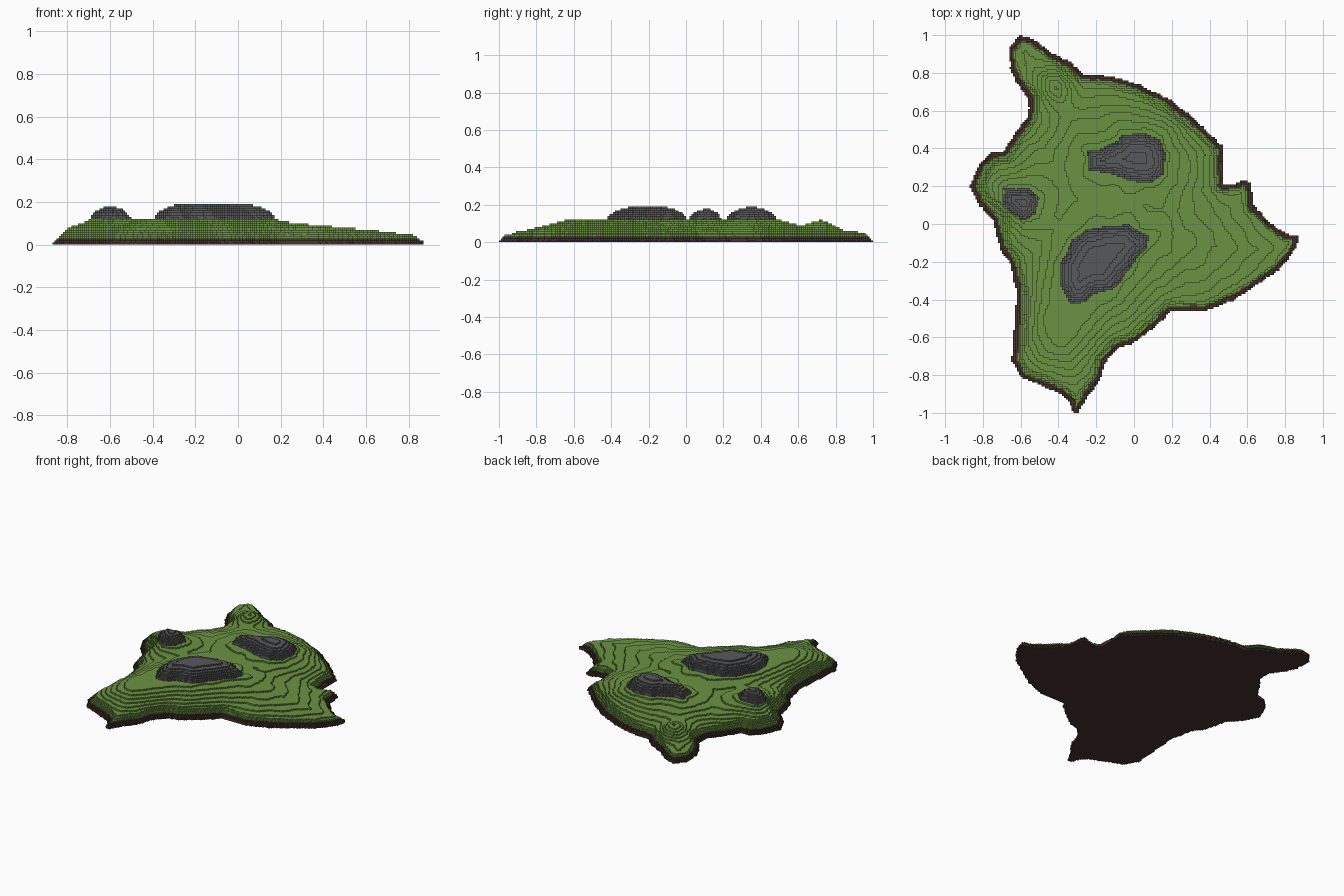
import bpy, bmesh, math
from mathutils import Vector, noise

if "Cube" in bpy.data.objects:
    bpy.data.objects.remove(bpy.data.objects["Cube"])

S = 0.01            # block size
NX, NY = 90, 102    # half grid extents

# Coastline, clockwise from the north cape
COAST = [(-.61, 1.0), (-.53, .98), (-.44, .91), (-.33, .85), (-.26, .79), (-.16, .79), (0, .75),
         (.19, .66), (.35, .53), (.47, .41), (.47, .21), (.53, .21), (.57, .235), (.615, .22),
         (.63, .10), (.72, .01), (.80, -.05), (.87, -.06), (.86, -.13), (.77, -.24), (.64, -.33),
         (.53, -.40), (.37, -.465), (.20, -.46), (.11, -.545), (0, -.63), (-.09, -.66),
         (-.155, -.74), (-.18, -.83), (-.245, -.91), (-.29, -.995), (-.325, -.995), (-.34, -.94),
         (-.39, -.90), (-.50, -.85), (-.60, -.81), (-.645, -.725), (-.635, -.58), (-.62, -.37),
         (-.655, -.21), (-.71, -.13), (-.745, .015), (-.815, .095), (-.87, .20), (-.815, .317),
         (-.76, .375), (-.69, .385), (-.64, .465), (-.56, .57), (-.555, .66), (-.615, .74),
         (-.655, .82), (-.665, .925)]

# Outlines of the three bare summits
NORTH = [(-.25, .385), (-.18, .395), (-.085, .44), (-.065, .47), (.055, .48), (.135, .45),
         (.17, .355), (.155, .265), (.09, .215), (-.025, .23), (-.12, .265), (-.235, .28)]
WEST = [(-.685, .185), (-.55, .19), (-.505, .14), (-.52, .05), (-.585, .02), (-.645, .05), (-.69, .105)]
SOUTH = [(-.18, -.015), (-.025, 0), (.02, -.04), (.08, -.06), (.07, -.12), (-.025, -.24),
         (-.115, -.355), (-.21, -.365), (-.26, -.41), (-.34, -.42), (-.39, -.32), (-.39, -.21),
         (-.33, -.09), (-.26, -.035)]


def signed_distance(poly, x, y):
    """Distance to the outline, positive inside."""
    best, inside = 9.0, False
    ax, ay = poly[-1]
    for bx, by in poly:
        dx, dy, px, py = bx - ax, by - ay, x - ax, y - ay
        t = max(0.0, min(1.0, (px * dx + py * dy) / (dx * dx + dy * dy)))
        best = min(best, (px - t * dx) ** 2 + (py - t * dy) ** 2)
        if (ay > y) != (by > y) and x < ax + dx * (y - ay) / dy:
            inside = not inside
        ax, ay = bx, by
    return math.sqrt(best) if inside else -math.sqrt(best)


def bump(x, y, cx, cy, r, h):
    return h * math.exp(-((x - cx) ** 2 + (y - cy) ** 2) / (r * r))


def level(x, y):
    """Terrain height in whole blocks, 0 at sea."""
    shore = signed_distance(COAST, x, y)
    shore += 0.006 * noise.noise(Vector((x * 22, y * 22, 0)))
    if shore <= 0:
        return 0
    peak = max(signed_distance(p, x, y) for p in (NORTH, WEST, SOUTH))
    peak += 0.006 * noise.noise(Vector((x * 18, y * 18, 5)))
    if peak > 0:
        return round((.13 + .065 * (1 - math.exp(-peak / .05))) / S)
    h = .03 + .09 * (shore / (shore - peak)) ** 0.6
    h += bump(x, y, -.42, .73, .09, .045) + bump(x, y, -.42, -.58, .22, .03)
    h += 0.004 * noise.noise(Vector((x * 9, y * 9, 9)))
    return max(1, round(min(h, .12, .01 + shore) / S))


GRID = {}
for i in range(-NX, NX):
    for j in range(-NY, NY):
        n = level((i + .5) * S, (j + .5) * S)
        if n:
            GRID[i, j] = n


def build_layers(name, lo, hi, mat):
    """Outer faces of all blocks between layers lo and hi."""
    bm, verts = bmesh.new(), {}

    def quad(*pts):
        vs = []
        for p in pts:
            if p not in verts:
                verts[p] = bm.verts.new((p[0] * S, p[1] * S, p[2] * S))
            vs.append(verts[p])
        bm.faces.new(vs)

    for (i, j), n in GRID.items():
        corners = [(i, j), (i + 1, j), (i + 1, j + 1), (i, j + 1)]
        if lo < n <= hi:
            quad(*[(a, b, n) for a, b in corners])
        if lo == 0:
            quad(*[(a, b, 0) for a, b in reversed(corners)])
        for k, (di, dj) in enumerate([(0, -1), (1, 0), (0, 1), (-1, 0)]):
            z0 = max(lo, GRID.get((i + di, j + dj), 0))
            z1 = min(hi, n)
            if z1 > z0:
                (a, b), (c, d) = corners[k], corners[(k + 1) % 4]
                quad((a, b, z0), (c, d, z0), (c, d, z1), (a, b, z1))
    me = bpy.data.meshes.new(name)
    bm.to_mesh(me)
    bm.free()
    me.materials.append(mat)
    bpy.context.collection.objects.link(bpy.data.objects.new(name, me))


def material(name, rgb):
    m = bpy.data.materials.new(name)
    m.diffuse_color = (*rgb, 1)
    m.use_nodes = True
    m.node_tree.nodes["Principled BSDF"].inputs["Base Color"].default_value = m.diffuse_color
    return m


# Brown shore, green slopes, grey summits
build_layers("shore_base", 0, 3, material("dark brown earth", (.066, .034, .027)))
build_layers("grass_slopes", 3, 12, material("grass green", (.145, .29, .055)))
build_layers("rock_summits", 12, 30, material("grey rock", (.095, .098, .102)))
